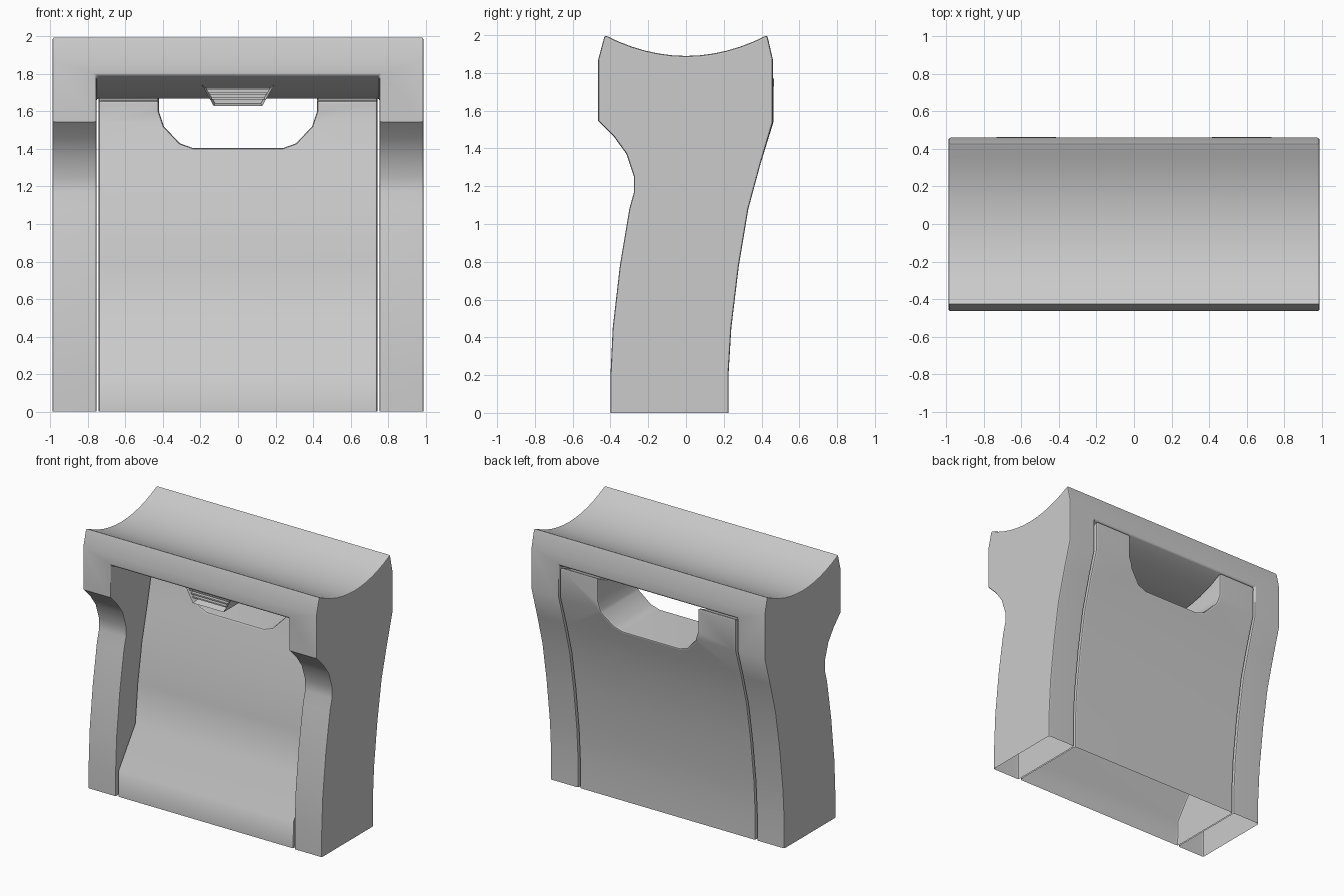
import bpy, bmesh, math

if "Cube" in bpy.data.objects:
    bpy.data.objects.remove(bpy.data.objects["Cube"])

grey = bpy.data.materials.new("light_grey")
grey.diffuse_color = (0.6, 0.6, 0.6, 1)
grey.use_nodes = True
grey.node_tree.nodes["Principled BSDF"].inputs["Base Color"].default_value = grey.diffuse_color


def prism(name, pts, axis, lo, hi):
    """Extrude a 2D outline: axis 'x' takes (y, z) points, axis 'y' takes (x, z)."""
    bm = bmesh.new()
    place = (lambda p, d: (d, p[0], p[1])) if axis == 'x' else (lambda p, d: (p[0], d, p[1]))
    a = [bm.verts.new(place(p, lo)) for p in pts]
    b = [bm.verts.new(place(p, hi)) for p in pts]
    bm.faces.new(a)
    bm.faces.new(b[::-1])
    n = len(pts)
    for i in range(n):
        j = (i + 1) % n
        bm.faces.new((a[i], b[i], b[j], a[j]))
    bmesh.ops.recalc_face_normals(bm, faces=bm.faces)
    me = bpy.data.meshes.new(name)
    bm.to_mesh(me)
    bm.free()
    ob = bpy.data.objects.new(name, me)
    bpy.context.collection.objects.link(ob)
    me.materials.append(grey)
    return ob


def bake(ob):
    dg = bpy.context.evaluated_depsgraph_get()
    me = bpy.data.meshes.new_from_object(ob.evaluated_get(dg))
    ob.modifiers.clear()
    ob.data = me


def cut(ob, cutter):
    m = ob.modifiers.new("cut", 'BOOLEAN')
    m.operation, m.solver, m.object = 'DIFFERENCE', 'EXACT', cutter
    bake(ob)
    bpy.data.objects.remove(cutter)


def open_bottom(ob):
    bm = bmesh.new()
    bm.from_mesh(ob.data)
    low = [f for f in bm.faces if all(v.co.z < 0.001 for v in f.verts)]
    bmesh.ops.delete(bm, geom=low, context='FACES')
    bm.to_mesh(ob.data)
    bm.free()


def finish(ob, width):
    m = ob.modifiers.new("soft_edges", 'BEVEL')
    m.width, m.segments = width, 2
    m.limit_method, m.angle_limit = 'ANGLE', math.radians(50)
    bake(ob)
    bpy.ops.object.select_all(action='DESELECT')
    ob.select_set(True)
    bpy.context.view_layer.objects.active = ob
    bpy.ops.object.shade_smooth_by_angle(angle=math.radians(35))
    w = ob.modifiers.new("flat_shading", 'WEIGHTED_NORMAL')
    w.keep_sharp = True


def top_z(y):
    return 1.89 + 0.11 * (y / 0.43) ** 2


def under_z(y):
    return 1.67 + 0.12 * (y / 0.46) ** 2


# Shared curve of the back, bottom to top
back = [(0.225, 0), (0.225, 0.2), (0.24, 0.45), (0.28, 0.78),
        (0.33, 1.08), (0.395, 1.32), (0.46, 1.54)]

# Frame: side profile with dished top, cut by the front opening
saddle = [(y, top_z(y)) for y in [0.43 - 0.86 * i / 12 for i in range(13)]]
front = [(-0.465, 1.87), (-0.465, 1.545), (-0.38, 1.46), (-0.315, 1.37),
         (-0.275, 1.25), (-0.275, 1.17), (-0.30, 1.08), (-0.35, 0.78),
         (-0.388, 0.45), (-0.40, 0.2), (-0.40, 0)]
frame = prism("frame", back + [(0.46, 1.87)] + saddle + front, 'x', -0.99, 0.99)
arch = [(y, under_z(y)) for y in [0.55 - 1.1 * i / 14 for i in range(15)]]
cut(frame, prism("opening", [(-0.55, -0.2), (0.55, -0.2)] + arch, 'x', -0.755, 0.755))
open_bottom(frame)
finish(frame, 0.012)

# Panel: hollow filler with a sloped kick at the front and a hand hole at the top
crest = [(y, under_z(y) - 0.012) for y in (0.465, 0.35, 0.23, 0.12, 0.0)]
face = [(0.0, 1.54), (-0.05, 1.32), (-0.11, 1.08), (-0.16, 0.78),
        (-0.19, 0.48), (-0.39, 0.2), (-0.395, 0)]
panel = prism("panel", back[:-1] + [(0.463, 1.54)] + crest + face, 'x', -0.744, 0.744)
half = [(0.24, 1.405), (0.31, 1.43), (0.395, 1.52), (0.422, 1.6), (0.422, 1.9)]
cut(panel, prism("hand_hole", half + [(-x, z) for x, z in half[::-1]], 'y', -0.6, 0.7))
open_bottom(panel)
finish(panel, 0.015)

# Latch: tapered block under the header with a recessed front
latch = prism("latch", [(-0.2, 1.755), (0.2, 1.755), (0.13, 1.63), (-0.13, 1.63)],
              'y', -0.36, -0.1)
bm = bmesh.new()
bm.from_mesh(latch.data)
bm.faces.ensure_lookup_table()
fronts = [f for f in bm.faces if f.normal.y < -0.9]
bmesh.ops.inset_region(bm, faces=fronts, thickness=0.016, depth=0)
for v in fronts[0].verts:
    v.co.y += 0.05
bm.to_mesh(latch.data)
bm.free()

# Latch slats
for i, z in enumerate((1.72, 1.695, 1.67)):
    w = 0.13 + (z - 1.63) * 0.56 - 0.012
    prism(f"latch_slat_{i + 1}", [(-w, z - 0.005), (w, z - 0.005), (w, z + 0.005), (-w, z + 0.005)],
          'y', -0.35, -0.3)
